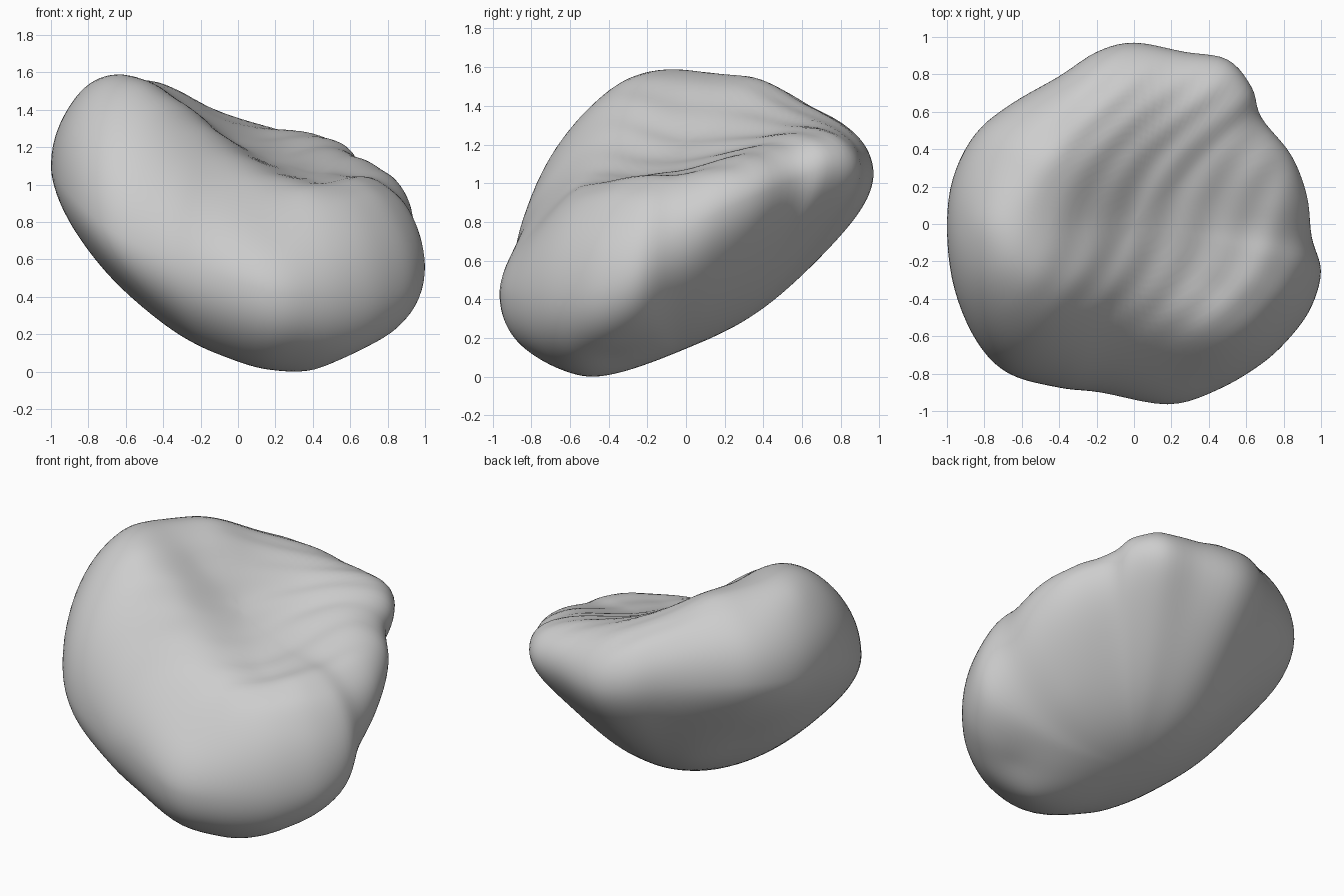
import bpy
import bmesh
import math
from mathutils import Vector

if "Cube" in bpy.data.objects:
    bpy.data.objects.remove(bpy.data.objects["Cube"], do_unlink=True)

# Widest outline of the boulder, counter-clockwise
RIM = [Vector(p) for p in (
    (1, -.25, .56), (.95, -.07, .7), (.925, .15, .84), (.84, .37, .94), (.68, .57, 1.02),
    (.63, .73, 1.08), (.5, .88, 1.08), (.27, .92, 1.07), (0, .97, 1.05), (-.2, .92, 1.07),
    (-.4, .79, 1.1), (-.66, .64, 1.12), (-.85, .48, 1.12), (-.97, .24, 1.1), (-1, -.04, 1.1),
    (-.96, -.35, 1.02), (-.84, -.63, .89), (-.67, -.8, .75), (-.4, -.875, .62),
    (-.18, -.9, .54), (.18, -.965, .43), (.44, -.89, .41), (.68, -.75, .42),
    (.84, -.6, .44), (.95, -.44, .48))]

# Guide points on the folded top and on the rounded underside
CROWN = [
    (-.5, .6, 1.4), (-.15, .7, 1.37), (.15, .75, 1.3), (.45, .65, 1.26),
    (-.7, .35, 1.48), (-.4, .35, 1.54), (-.1, .4, 1.38), (.2, .4, 1.25), (.6, .35, 1.16),
    (-.85, 0, 1.49), (-.6, .05, 1.58), (-.3, 0, 1.44), (0, 0, 1.22), (.3, 0, 1.1),
    (.6, 0, 1.06), (.82, 0, 1), (-.8, -.3, 1.46), (-.5, -.3, 1.53), (-.2, -.3, 1.35),
    (.1, -.3, 1.13), (.4, -.33, 1.02), (.7, -.33, 1), (-.6, -.6, 1.28), (-.2, -.6, 1.13),
    (.1, -.6, 1), (.4, -.6, .94), (.65, -.55, .88), (-.4, -.77, .99), (.2, -.82, .73),
    (-.93, 0, 1.37), (.77, .33, 1.08)]
BELLY = [
    (.15, -.5, .015), (.4, -.5, .01), (0, -.3, .07), (-.4, -.3, .26), (-.7, -.2, .53),
    (-.2, 0, .2), (.2, 0, .15), (.6, -.4, .11), (.85, -.25, .27), (.6, .1, .34),
    (.2, .4, .39), (-.3, .4, .44), (.1, .78, .73), (-.6, .3, .63), (-.2, -.65, .18),
    (.3, -.8, .13), (.65, -.6, .13), (-.55, -.6, .42), (-.83, .1, .76), (.55, .6, .79),
    (-.4, .62, .74)]

STEPS = 5     # outline samples between neighbouring rim points
RINGS = 36    # rings from centre to rim on each side


def solve(rows):
    """Solve an augmented linear system by elimination with pivoting."""
    n = len(rows)
    for i in range(n):
        best = max(range(i, n), key=lambda k: abs(rows[k][i]))
        rows[i], rows[best] = rows[best], rows[i]
        for k in range(n):
            if k != i:
                f = rows[k][i] / rows[i][i]
                rows[k] = [a - f * b for a, b in zip(rows[k], rows[i])]
    return [rows[i][n] / rows[i][i] for i in range(n)]


def kernel(ax, ay, bx, by):
    d = (ax - bx) ** 2 + (ay - by) ** 2
    return d * math.log(d) if d > 0 else 0.0


def smooth_sheet(points):
    """Return a function for the smoothest sheet through the given points."""
    rows = []
    for x, y, z in points:
        rows.append([kernel(x, y, p[0], p[1]) for p in points] + [1, x, y, z])
    rows += [[1] * len(points) + [0, 0, 0, 0],
             [p[0] for p in points] + [0, 0, 0, 0],
             [p[1] for p in points] + [0, 0, 0, 0]]
    w = solve(rows)

    def height(x, y):
        bend = sum(k * kernel(x, y, p[0], p[1]) for k, p in zip(w, points))
        return bend + w[-3] + w[-2] * x + w[-1] * y
    return height


def closed_curve(points, steps):
    """Sample a smooth closed curve through the points."""
    out = []
    n = len(points)
    for i in range(n):
        a, b, c, d = (points[(i + k) % n] for k in (-1, 0, 1, 2))
        for j in range(steps):
            t = j / steps
            out.append(b + (c - a) * (t / 2) + (a * 2 - b * 5 + c * 4 - d) * (t * t / 2)
                       + (b * 3 - a - c * 3 + d) * (t ** 3 / 2))
    return out


outline = closed_curve(RIM, STEPS)
rim_sheet = smooth_sheet([tuple(p) for p in RIM])


def reach(x, y):
    """Distance from the centre as a fraction of the outline."""
    r = math.hypot(x, y)
    if r == 0:
        return 0.0
    edge = max(outline, key=lambda p: (p.x * x + p.y * y) / math.hypot(p.x, p.y))
    return r / math.hypot(edge.x, edge.y)


def rounding(s):
    return math.sqrt(max(0.0, 1 - s ** 3))


def swell(points):
    """Thickness sheet above or below the rim sheet."""
    return smooth_sheet([(x, y, (z - rim_sheet(x, y)) / rounding(reach(x, y)))
                         for x, y, z in points])


def folds(x, y):
    """Faint diagonal creases across the lower part of the top."""
    across = x * .8 - y * .6 + .07 * math.sin(y * 5)
    mask = 1 / (1 + math.exp(-9 * (x + .4))) / (1 + math.exp(-12 * (y + .5)))
    return .006 * mask * math.sin(across * 34)


crown, belly = swell(CROWN), swell(BELLY)


def surface(x, y, s, top):
    base = rim_sheet(x, y)
    if top:
        return base + (crown(x, y) + folds(x, y)) * rounding(s)
    return base + belly(x, y) * rounding(s)


# Boulder: crown and belly skins sharing one rim
bm = bmesh.new()
count = len(outline)
rim = [bm.verts.new((p.x, p.y, rim_sheet(p.x, p.y))) for p in outline]
for top in (True, False):
    centre = bm.verts.new((0, 0, surface(0, 0, 0, top)))
    previous = None
    for k in range(1, RINGS + 1):
        s = math.sin(k / RINGS * math.pi / 2)
        ring = rim if k == RINGS else [
            bm.verts.new((p.x * s, p.y * s, surface(p.x * s, p.y * s, s, top)))
            for p in outline]
        for i in range(count):
            j = (i + 1) % count
            if previous:
                bm.faces.new((previous[i], ring[i], ring[j], previous[j]))
            else:
                bm.faces.new((centre, ring[i], ring[j]))
        previous = ring
bmesh.ops.recalc_face_normals(bm, faces=bm.faces)
bmesh.ops.smooth_vert(bm, verts=bm.verts, factor=.4,
                      use_axis_x=True, use_axis_y=True, use_axis_z=True)
lowest = min(v.co.z for v in bm.verts)
bmesh.ops.translate(bm, verts=bm.verts, vec=(0, 0, -lowest))
for f in bm.faces:
    f.smooth = True
mesh = bpy.data.meshes.new("boulder")
bm.to_mesh(mesh)
bm.free()

# Single stone colour
stone = bpy.data.materials.new("stone grey")
stone.use_nodes = True
grey = (.61, .61, .61, 1)
stone.diffuse_color = grey
stone.node_tree.nodes["Principled BSDF"].inputs["Base Color"].default_value = grey
mesh.materials.append(stone)
boulder = bpy.data.objects.new("boulder", mesh)
bpy.context.collection.objects.link(boulder)
